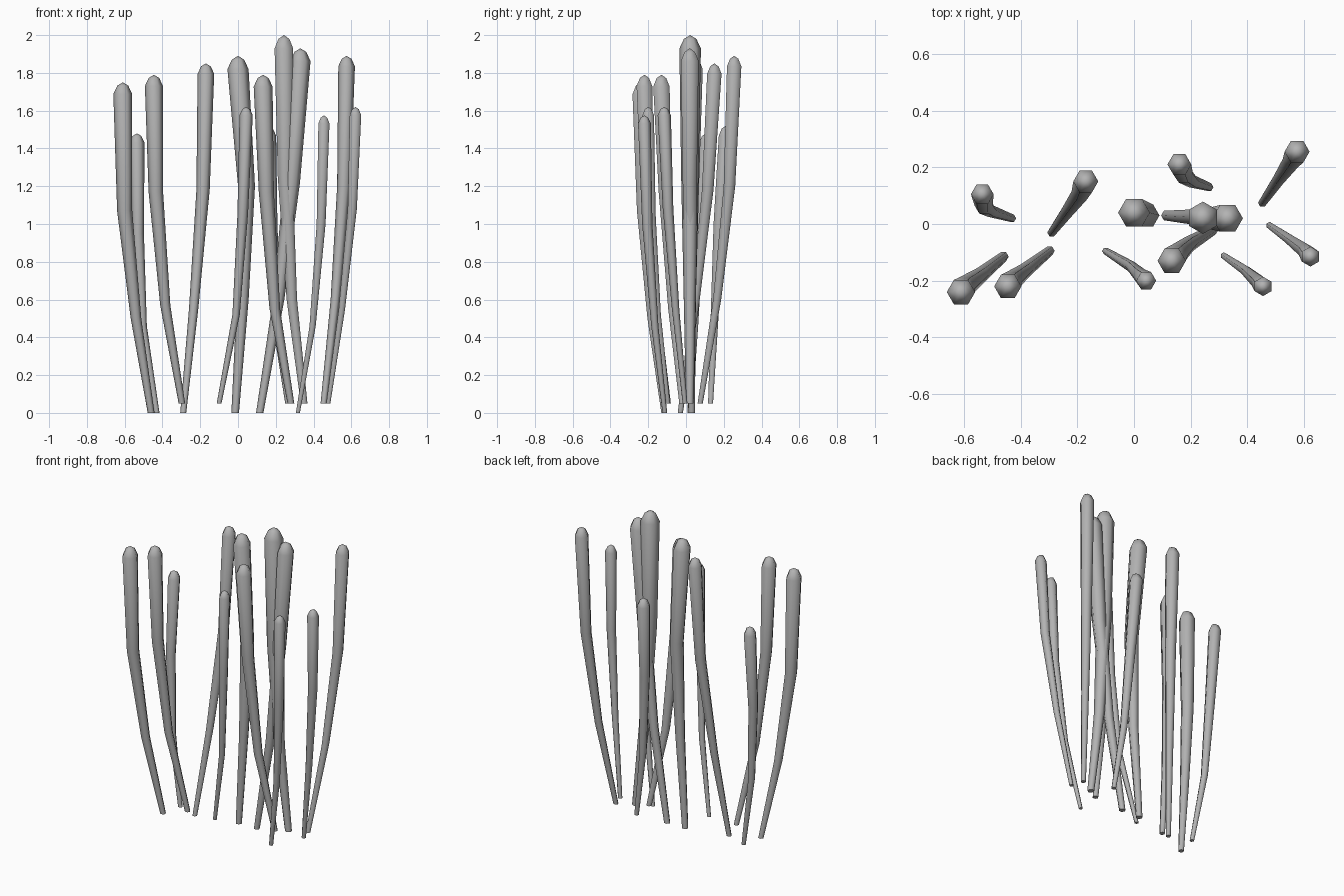
import bpy, bmesh, math
from mathutils import Vector

if "Cube" in bpy.data.objects:
    bpy.data.objects.remove(bpy.data.objects["Cube"])

grey = bpy.data.materials.new("stalk_grey")
grey.diffuse_color = (0.45, 0.45, 0.45, 1)
grey.use_nodes = True
grey.node_tree.nodes["Principled BSDF"].inputs["Base Color"].default_value = grey.diffuse_color
SIDES = 6


def stalk(name, top, radius, path, turn=0.0):
    """Bent six-sided stalk: path is base, two bends and tip; ends in a blunt dome."""
    pts = [Vector(p) for p in path]
    tip = pts[-1]
    rings = [(pts[0], 0.36), (pts[1], 0.56), (pts[2], 0.80)]
    # dome rings under the apex
    rings += [(Vector((tip.x, tip.y, top - 1.25 * radius)), 1.0),
              (Vector((tip.x, tip.y, top - 0.35 * radius)), 0.58)]
    bm = bmesh.new()
    loops = []
    for centre, f in rings:
        loops.append([bm.verts.new(centre + Vector((math.cos(a), math.sin(a), 0)) * radius * f)
                      for a in (turn + 2 * math.pi * i / SIDES for i in range(SIDES))])
    apex = bm.verts.new((tip.x, tip.y, top))
    for lo, hi in zip(loops, loops[1:]):
        for i in range(SIDES):
            j = (i + 1) % SIDES
            bm.faces.new((lo[i], lo[j], hi[j], hi[i])).smooth = True
    for i in range(SIDES):
        bm.faces.new((loops[-1][i], loops[-1][(i + 1) % SIDES], apex)).smooth = True
    # flat foot with a crisp rim
    foot = bm.faces.new(loops[0][::-1])
    for e in foot.edges:
        e.smooth = False
    mesh = bpy.data.meshes.new(name)
    bm.to_mesh(mesh)
    bm.free()
    mesh.materials.append(grey)
    bpy.context.collection.objects.link(bpy.data.objects.new(name, mesh))


# left clump
stalk("stalk_far_left", 1.75, .05, [(-.46, -.115, 0), (-.54, -.18, .5), (-.60, -.225, 1.07), (-.61, -.24, 1.7)])
stalk("stalk_left_back", 1.48, .04, [(-.43, .02, 0), (-.505, .045, .46), (-.53, .065, .95), (-.535, .105, 1.4)])
stalk("stalk_left_front", 1.79, .048, [(-.297, -.095, .05), (-.385, -.165, .57), (-.435, -.205, 1.17), (-.445, -.22, 1.7)])
stalk("stalk_left_inner", 1.85, .044, [(-.29, -.03, 0), (-.235, .045, .55), (-.185, .115, 1.18), (-.17, .15, 1.8)])

# middle clump
stalk("stalk_middle", 1.89, .056, [(-.015, .03, 0), (.025, .025, .6), (.045, .03, 1.2), (0, .04, 1.8)])
stalk("stalk_middle_front", 1.62, .035, [(-.10, -.095, .05), (-.01, -.15, .52), (.025, -.185, 1.05), (.043, -.20, 1.55)])
stalk("stalk_middle_right", 1.79, .05, [(.28, -.02, .05), (.195, -.07, .55), (.15, -.11, 1.17), (.133, -.13, 1.7)])
stalk("stalk_middle_back", 1.52, .042, [(.265, .13, .05), (.205, .15, .48), (.175, .175, 1.0), (.16, .21, 1.45)])
stalk("stalk_tallest", 2.0, .057, [(.35, .02, .05), (.285, .02, .6), (.25, .02, 1.25), (.243, .022, 1.92)], math.pi / 6)
stalk("stalk_second_tallest", 1.93, .054, [(.115, .03, 0), (.215, .025, .6), (.285, .02, 1.22), (.33, .02, 1.85)])

# right clump
stalk("stalk_right_front", 1.575, .034, [(.317, -.112, 0), (.395, -.165, .46), (.44, -.205, 1.0), (.455, -.22, 1.5)], math.pi / 6)
stalk("stalk_right_back", 1.89, .044, [(.453, .075, .05), (.515, .165, .6), (.56, .23, 1.2), (.575, .255, 1.82)])
stalk("stalk_far_right", 1.62, .035, [(.478, -.005, .05), (.55, -.055, .55), (.605, -.095, 1.08), (.622, -.115, 1.55)], math.pi / 6)
